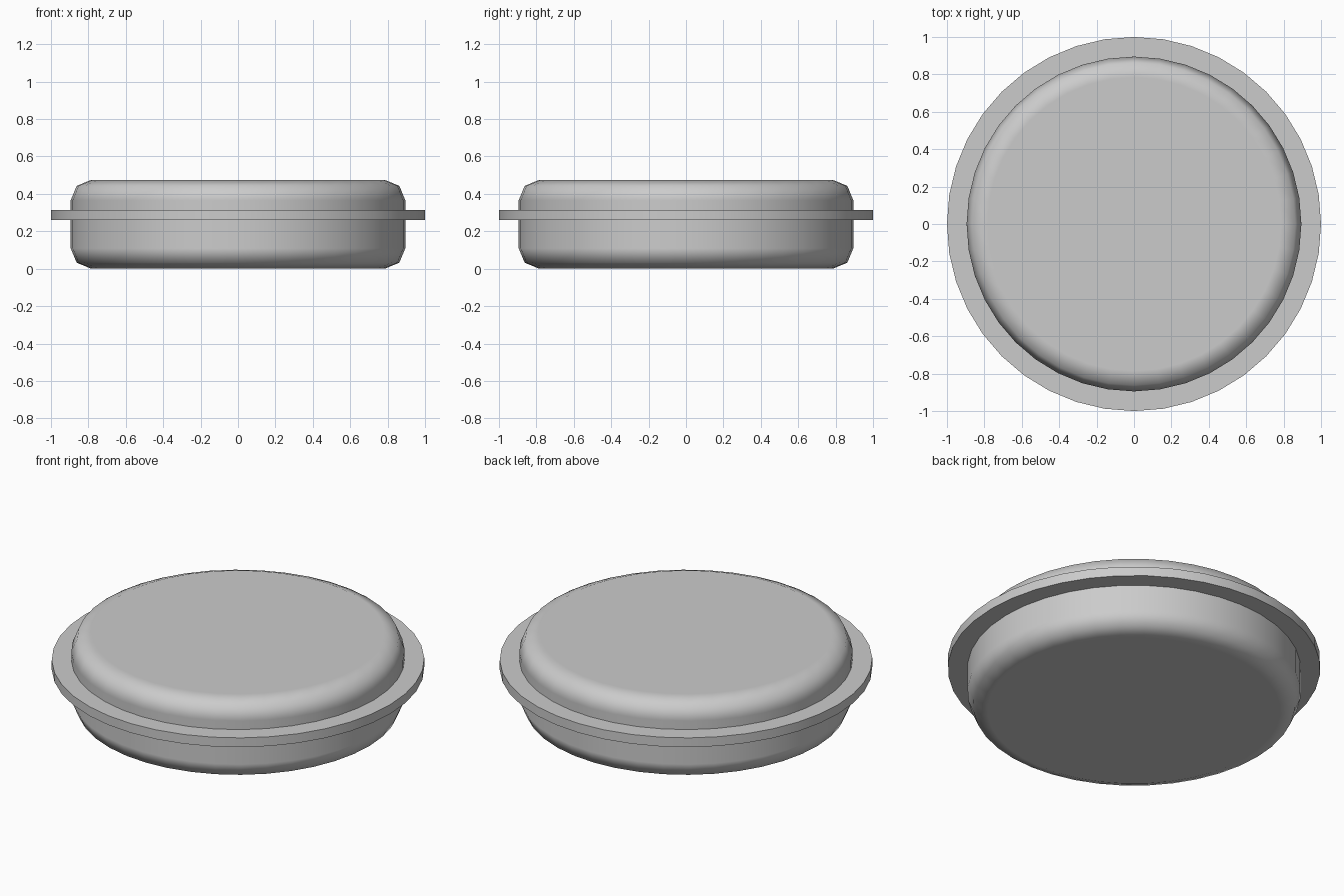
import bpy
import math

cube = bpy.data.objects.get("Cube")
if cube:
    bpy.data.objects.remove(cube, do_unlink=True)

SIDES = 40
HEIGHT = 0.475

# Single plain grey material
grey = bpy.data.materials.new("plain_grey")
grey.use_nodes = True
colour = (0.6, 0.6, 0.6, 1.0)
grey.diffuse_color = colour
grey.node_tree.nodes["Principled BSDF"].inputs["Base Color"].default_value = colour


def disc(name, radius, bottom, top):
    bpy.ops.mesh.primitive_cylinder_add(
        vertices=SIDES, radius=radius, depth=top - bottom,
        location=(0, 0, (bottom + top) / 2))
    obj = bpy.context.object
    obj.name = name
    obj.data.materials.append(grey)
    bpy.ops.object.shade_smooth_by_angle(angle=math.radians(30))
    return obj


# Rounded main body
body = disc("body", 0.895, 0, HEIGHT)
bevel = body.modifiers.new("rounded_edges", 'BEVEL')
bevel.width = 0.11
bevel.segments = 2
bevel.limit_method = 'ANGLE'
bevel.angle_limit = math.radians(45)
bevel.harden_normals = True
bpy.ops.object.modifier_apply(modifier=bevel.name)

# Thin flange around the middle
disc("flange", 1.0, 0.26, 0.315)
